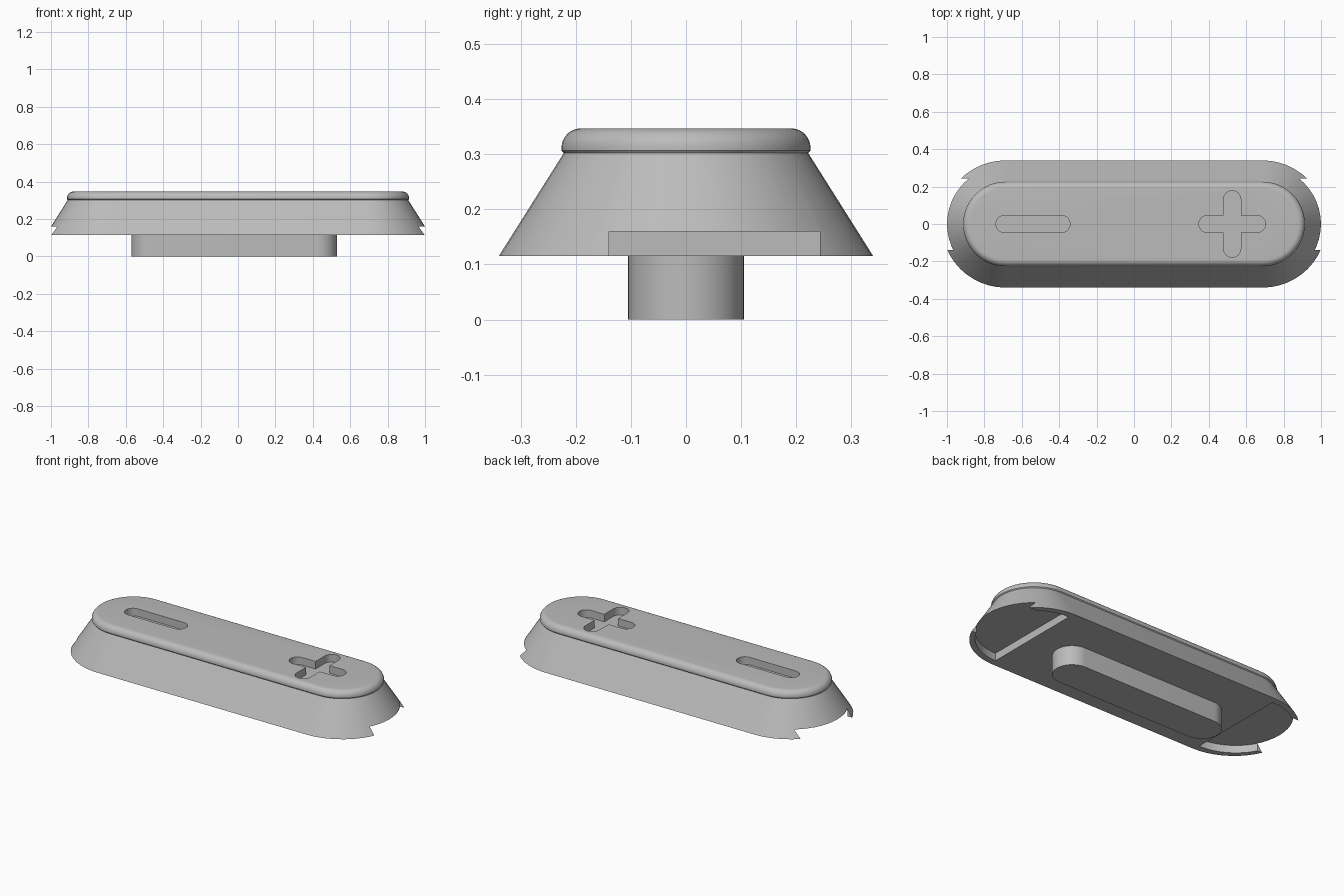
import bpy, bmesh
from math import sin, cos, asin, pi, radians

cube = bpy.data.objects.get("Cube")
if cube:
    bpy.data.objects.remove(cube, do_unlink=True)

# One grey plastic for everything
grey = bpy.data.materials.new("grey_plastic")
grey.use_nodes = True
COLOR = (0.5, 0.5, 0.5, 1)
grey.diffuse_color = COLOR
grey.node_tree.nodes["Principled BSDF"].inputs["Base Color"].default_value = COLOR

HALF = 0.688       # centre of the body's round ends
WALL = 0.30        # inner radius of the end recesses


def arc(cx, cy, r, a0, a1, n=24):
    return [(cx + r * cos(a0 + (a1 - a0) * i / n),
             cy + r * sin(a0 + (a1 - a0) * i / n)) for i in range(n + 1)]


def stadium(r, half, cx=0):
    return arc(cx + half, 0, r, -pi / 2, pi / 2) + arc(cx - half, 0, r, pi / 2, 3 * pi / 2)


def loft(name, sections):
    """Skin a stack of (outline, z) sections and cap both ends."""
    bm = bmesh.new()
    rings = [[bm.verts.new((x, y, z)) for x, y in pts] for pts, z in sections]
    n = len(rings[0])
    for low, high in zip(rings, rings[1:]):
        for i in range(n):
            j = (i + 1) % n
            bm.faces.new((low[i], low[j], high[j], high[i]))
    bm.faces.new(rings[0][::-1])
    bm.faces.new(rings[-1])
    bmesh.ops.recalc_face_normals(bm, faces=bm.faces)
    mesh = bpy.data.meshes.new(name)
    bm.to_mesh(mesh)
    bm.free()
    mesh.materials.append(grey)
    obj = bpy.data.objects.new(name, mesh)
    bpy.context.collection.objects.link(obj)
    return obj


def activate(obj):
    bpy.ops.object.select_all(action='DESELECT')
    obj.select_set(True)
    bpy.context.view_layer.objects.active = obj


def cut(target, outline, z0, z1):
    tool = loft("cutter", [(outline, z0), (outline, z1)])
    tool.hide_render = True
    activate(target)
    mod = target.modifiers.new("cut", 'BOOLEAN')
    mod.operation = 'DIFFERENCE'
    mod.solver = 'EXACT'
    mod.object = tool
    bpy.ops.object.modifier_apply(modifier=mod.name)
    bpy.data.objects.remove(tool, do_unlink=True)


# Body: flared skirt, small lip and rounded top edge
profile = [(0.34, 0.115), (0.222, 0.302), (0.226, 0.307)]
profile += [(r, z) for r, z in arc(0.191, 0.312, 0.035, 0, pi / 2, 8)]
body = loft("button_body", [(stadium(r, HALF), z) for r, z in profile])

# Underside recesses at both ends, each open through part of the skirt
y0, y1 = -0.14, 0.243
recess = (arc(0.70, 0, WALL, -pi / 2, asin(y0 / WALL), 12)
          + [(1.1, y0), (1.1, y1)]
          + arc(0.70, 0, WALL, asin(y1 / WALL), pi / 2, 8))
for side in (1, -1):
    cut(body, [(side * x, y) for x, y in recess], 0.05, 0.16)

# Minus-shaped slot
cut(body, stadium(0.046, 0.152, -0.54), 0.302, 0.4)

# Plus-shaped slot: one rounded arm turned four times
W, REACH = 0.046, 0.132
plus = []
for k in range(4):
    c, s = round(cos(k * pi / 2)), round(sin(k * pi / 2))
    arm = arc(REACH, 0, W, -pi / 2, pi / 2, 16) + [(W, W)]
    plus += [(0.525 + c * x - s * y, s * x + c * y) for x, y in arm]
cut(body, plus, 0.302, 0.4)

# Stem below the body
foot = stadium(0.105, 0.445, -0.02)
stem = loft("stem", [(foot, 0), (foot, 0.115)])

for obj in (body, stem):
    activate(obj)
    bpy.ops.object.shade_smooth_by_angle(angle=radians(25))
